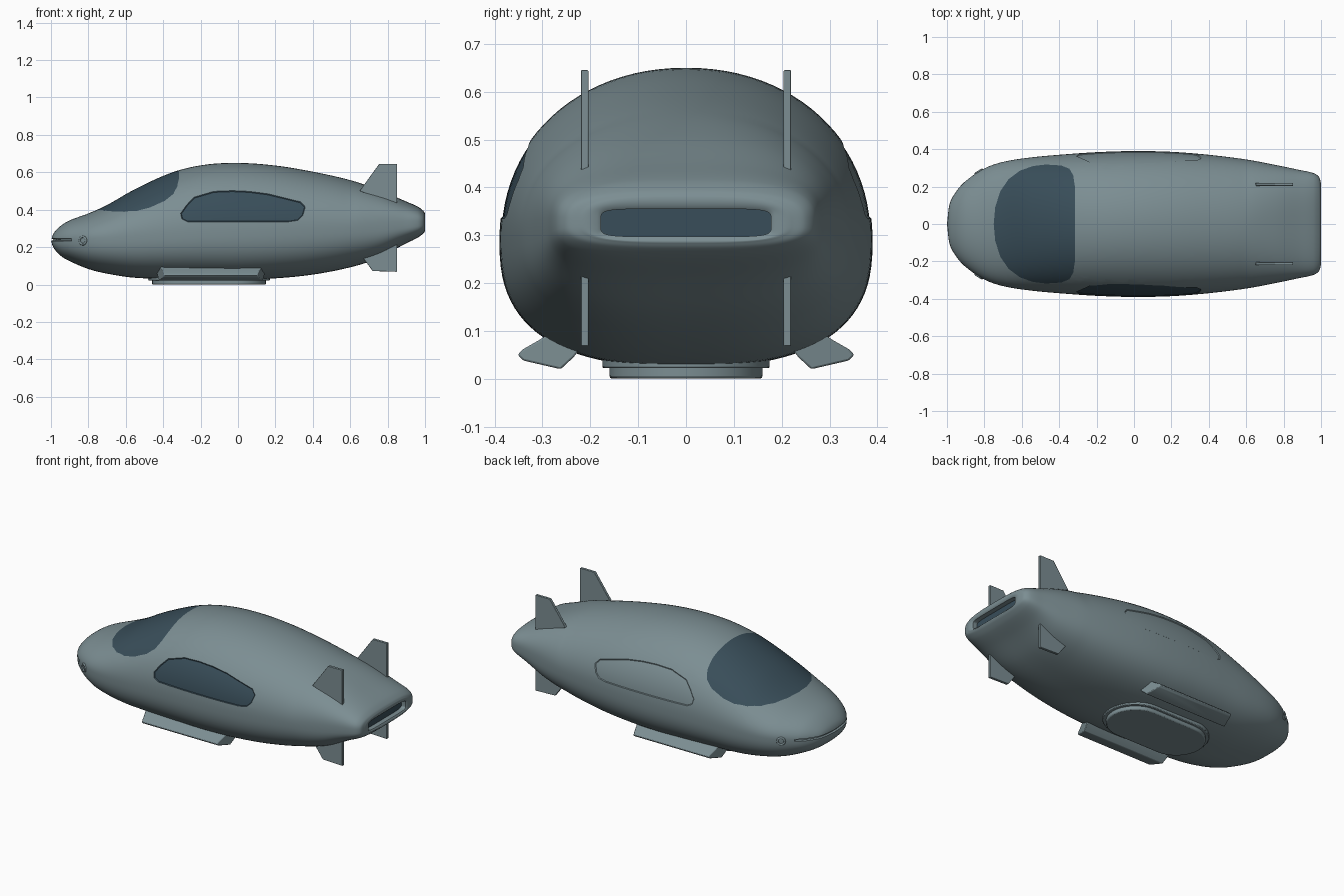
import bpy, bmesh, math
from mathutils import Vector

if "Cube" in bpy.data.objects:
    bpy.data.objects.remove(bpy.data.objects["Cube"])


def material(name, rgb):
    m = bpy.data.materials.new(name)
    m.use_nodes = True
    m.diffuse_color = (*rgb, 1)
    m.node_tree.nodes["Principled BSDF"].inputs["Base Color"].default_value = (*rgb, 1)
    return m


HULL = material("grey_blue_hull", (0.2, 0.27, 0.29))
GLASS = material("dark_glass", (0.04, 0.075, 0.1))


def finish(bm, name, mats=(HULL,), angle=35, bevel=0):
    bmesh.ops.recalc_face_normals(bm, faces=bm.faces)
    mesh = bpy.data.meshes.new(name)
    bm.to_mesh(mesh)
    bm.free()
    ob = bpy.data.objects.new(name, mesh)
    bpy.context.collection.objects.link(ob)
    for m in mats:
        mesh.materials.append(m)
    bpy.ops.object.select_all(action="DESELECT")
    ob.select_set(True)
    bpy.context.view_layer.objects.active = ob
    bpy.ops.object.shade_smooth_by_angle(angle=math.radians(angle))
    if bevel:
        b = ob.modifiers.new("soft_edges", "BEVEL")
        b.width, b.segments = bevel, 2
    return ob


def prism(name, outline, place, lo, hi, bevel=0, angle=35):
    """Extrude a 2D outline between lo and hi; place maps (a, b, depth) to 3D."""
    bm = bmesh.new()
    rings = [[bm.verts.new(place(a, b, d)) for a, b in outline] for d in (lo, hi)]
    bm.faces.new(rings[0])
    bm.faces.new(rings[1])
    n = len(outline)
    for i in range(n):
        k = (i + 1) % n
        bm.faces.new((rings[0][i], rings[0][k], rings[1][k], rings[1][i]))
    return finish(bm, name, bevel=bevel, angle=angle)


# Hull stations: x, half width, bottom, widest height, top
STATIONS = [
    (-1, 0, .235, .235, .235), (-.985, .11, .195, .235, .275), (-.95, .175, .155, .236, .312),
    (-.9, .23, .125, .238, .343), (-.8, .297, .083, .245, .38), (-.7, .332, .058, .25, .425),
    (-.55, .356, .036, .26, .51), (-.35, .374, .03, .275, .6), (-.18, .385, .027, .285, .64),
    (0, .39, .025, .29, .65), (.2, .386, .033, .295, .636), (.4, .37, .053, .3, .603),
    (.6, .345, .092, .305, .558), (.75, .317, .14, .31, .508), (.88, .29, .21, .318, .452),
    (.96, .272, .25, .324, .417), (.99, .25, .272, .325, .395), (1, .215, .285, .325, .38)]


def spline(i, t):
    last = len(STATIONS) - 1
    p = [Vector(STATIONS[min(max(i + k, 0), last)]) for k in (-1, 0, 1, 2)]
    # Tangents by chord length keep uneven spacing smooth
    dt = [max((p[k + 1] - p[k]).length, 1e-4) for k in range(3)]
    m1 = (p[2] - p[0]) * (dt[1] / (dt[1] + (dt[0] if i else 0)))
    m2 = (p[3] - p[1]) * (dt[1] / (dt[1] + (dt[2] if i < last - 1 else 0)))
    a, b = t * t, t * t * t
    return p[1] * (2 * b - 3 * a + 1) + m1 * (b - 2 * a + t) + p[2] * (3 * a - 2 * b) + m2 * (b - a)


SEG = 96


def section(bm, x, w, lo, mid, hi, n_top, n_low):
    ring = []
    for k in range(SEG):
        c, s = math.cos(math.tau * k / SEG), math.sin(math.tau * k / SEG)
        n, h = (n_top, hi - mid) if s >= 0 else (n_low, mid - lo)
        y = math.copysign(abs(c) ** (2 / n), c) * w
        z = math.copysign(abs(s) ** (2 / n), s) * h + mid
        ring.append(bm.verts.new((x, y, z)))
    return ring


# Hull loft
bm = bmesh.new()
rings = []
STEPS = 6
for i in range(len(STATIONS) - 1):
    for j in range(STEPS):
        if i or j:
            s = spline(i, j / STEPS)
            blend = min(max((s[0] - .6) / .4, 0), 1)
            rings.append(section(bm, *s, 2.1 + blend, 2.6 + blend * .5))
rings.append(section(bm, *STATIONS[-1], 3.1, 3.1))
# Tail slot, recessed into the end
for x, grow in ((1, .008), (.994, 0), (.965, 0)):
    rings.append(section(bm, x, .178 + grow, .297 - grow, .326, .355 + grow, 6, 6))
for a, b in zip(rings, rings[1:]):
    for k in range(SEG):
        q = (k + 1) % SEG
        bm.faces.new((a[k], a[q], b[q], b[k]))
tip = bm.verts.new(STATIONS[0][0:1] + (0, .235))
for k in range(SEG):
    bm.faces.new((tip, rings[0][k], rings[0][(k + 1) % SEG]))
bm.faces.new(rings[-1]).material_index = 1
bmesh.ops.recalc_face_normals(bm, faces=bm.faces)


def cut(outline, i, j, keep):
    """Cut a convex counter-clockwise outline into the hull, return faces inside."""
    planes = []
    lo = [min(p[k] for p in outline) - .02 for k in (0, 1)]
    hi = [max(p[k] for p in outline) + .02 for k in (0, 1)]

    def inside():
        found = []
        for f in bm.faces:
            c = f.calc_center_median()
            if (lo[0] < c[i] < hi[0] and lo[1] < c[j] < hi[1] and keep(c)
                    and all((c - co).dot(no) < 0 for co, no in planes)):
                found.append(f)
        return found

    for p, q in zip(outline, outline[1:] + outline[:1]):
        co, no = Vector((0, 0, 0)), Vector((0, 0, 0))
        co[i], co[j] = p
        no[i], no[j] = q[1] - p[1], p[0] - q[0]
        faces = inside()
        geom = {e for f in faces for e in (*f.verts, *f.edges, f)}
        bmesh.ops.bisect_plane(bm, geom=list(geom), plane_co=co, plane_no=no.normalized(), dist=1e-5)
        planes.append((co, no))
    return inside()


# Windscreen, mirrored across the centre line
half = [(-.315, 0), (-.316, .2), (-.325, .26), (-.345, .295), (-.39, .313), (-.47, .318),
        (-.54, .31), (-.61, .285), (-.67, .24), (-.715, .175), (-.742, .09)]
screen = half + [(-.75, 0)] + [(x, -y) for x, y in half[:0:-1]]
for f in cut(screen, 0, 1, lambda c: c.z > .3):
    f.material_index = 1

# Side windows: glazed on one side, a plain panel on the other
window = [(-.27, .335), (.27, .335), (.32, .343), (.347, .37), (.36, .415), (.335, .442), (.16, .485),
          (.06, .498), (-.03, .502), (-.13, .498), (-.235, .467), (-.275, .425), (-.307, .38), (-.3, .35)]
for side in (-1, 1):
    faces = cut(window, 0, 2, lambda c: c.y * side > 0)
    bmesh.ops.inset_region(bm, faces=faces, thickness=.004, depth=-.004, use_even_offset=True)
    if side < 0:
        for f in cut(window, 0, 2, lambda c: c.y < 0):
            f.material_index = 1

# Mouth groove around the nose
mouth = [(-1.02, .233), (-.89, .233), (-.89, .246), (-1.02, .246)]
bmesh.ops.inset_region(bm, faces=cut(mouth, 0, 2, lambda c: True), thickness=.002, depth=-.012)
hull = finish(bm, "hull", (HULL, GLASS), 40)

# Eye rims with small domes
for side, label in ((-1, "right"), (1, "left")):
    ok, co, no, _ = hull.closest_point_on_mesh((-.83, side * .4, .235))
    _, co, no, _ = hull.closest_point_on_mesh((-.83, side * .28, .235))
    turn = no.to_track_quat("Z", "Y")
    bpy.ops.mesh.primitive_torus_add(location=co, rotation=turn.to_euler(), major_radius=.02,
                                     minor_radius=.006, major_segments=24, minor_segments=8)
    rim = bpy.context.object
    rim.name = label + "_eye_rim"
    rim.data.materials.append(HULL)
    bpy.ops.object.shade_smooth()

# Tail fins
upper = [(.65, .5), (.755, .645), (.85, .645), (.85, .43)]
lower = [(.67, .14), (.72, .072), (.85, .068), (.85, .23)]
for side, label in ((-1, "right"), (1, "left")):
    for fin, level in ((upper, "upper"), (lower, "lower")):
        prism(f"{level}_{label}_fin", fin, lambda a, b, d: (a, d, b),
              side * .212 - .008, side * .212 + .008, bevel=.002, angle=20)

# Side skids with tapered ends
blade = [(.22, .065), (.235, .045), (.262, .02), (.34, .038), (.352, .05), (.34, .062), (.305, .082), (.28, .1)]
for side, label in ((-1, "right"), (1, "left")):
    prism(label + "_skid", blade,
          lambda a, b, d: (-.145 + d * (.29 - (a - .22) * .3), side * a, b), -1, 1, bevel=.004)


# Belly hatch: a rounded pad with a thin seam plate around it
def stadium(length, radius, steps=16):
    pts = []
    for end in (0, 1):
        for k in range(steps + 1):
            t = math.pi * (k / steps + end - .5)
            off = length if end == 0 else -length
            pts.append((-.155 + off + radius * math.cos(t), radius * math.sin(t)))
    return pts


prism("belly_hatch", stadium(.145, .16), lambda a, b, d: (a, b, d), 0, .1, bevel=.006)
prism("belly_collar", stadium(.15, .175), lambda a, b, d: (a, b, d), .022, .1, bevel=.004)
